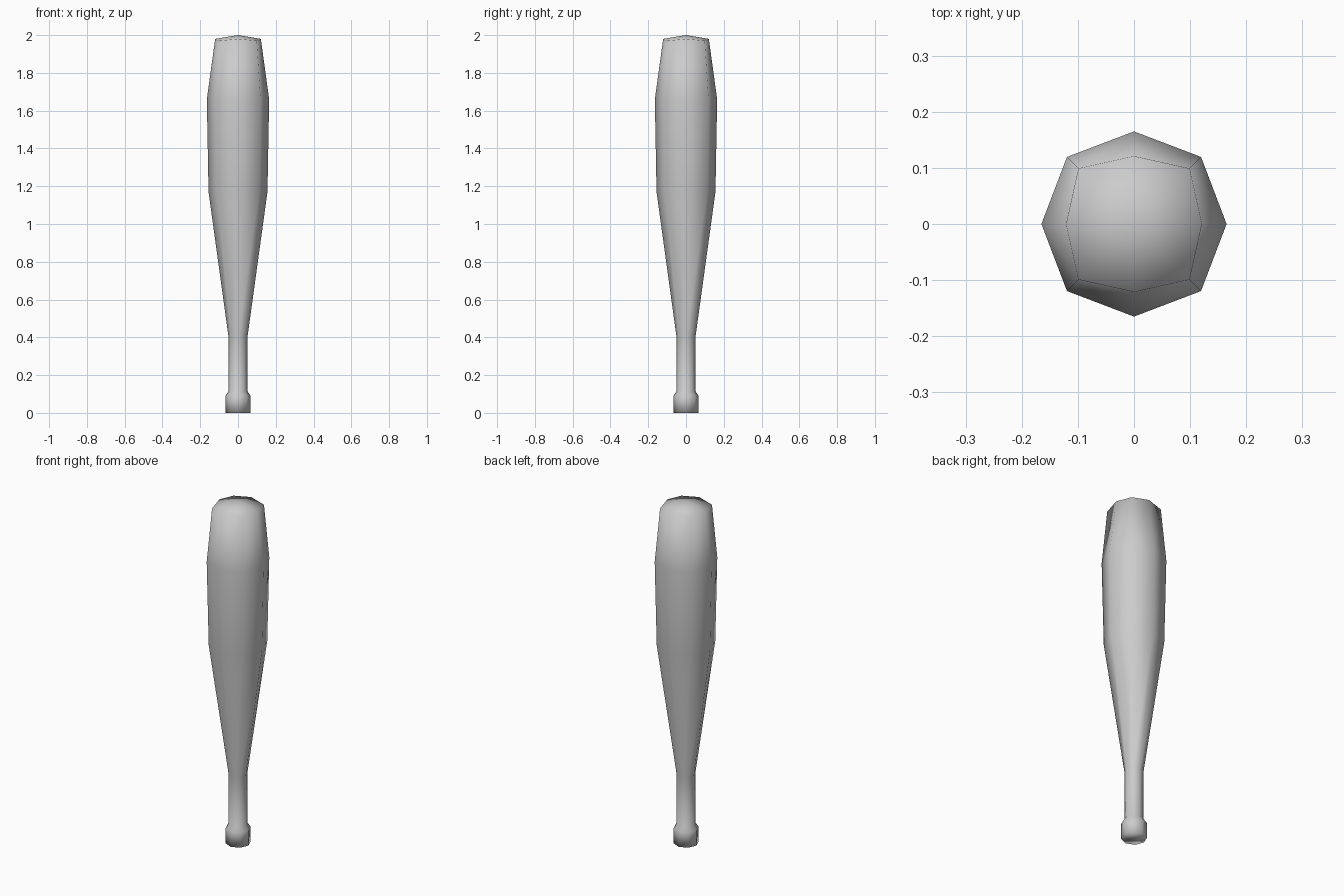
import bpy, bmesh
from math import cos, sin, pi

if "Cube" in bpy.data.objects:
    bpy.data.objects.remove(bpy.data.objects["Cube"])

SIDES = 8
# (axis radius, diagonal radius, axis height, diagonal height) from knob to tip
PROFILE = [
    (0.067, 0.067, 0.0, 0.0),
    (0.067, 0.067, 0.09, 0.09),
    (0.05, 0.05, 0.115, 0.115),
    (0.05, 0.05, 0.40, 0.40),
    (0.156, 0.158, 1.17, 1.17),
    (0.165, 0.169, 1.66, 1.66),
    (0.121, 0.140, 1.98, 1.97),
]

bm = bmesh.new()

# Octagonal rings along the bat
rings = []
for ra, rd, za, zd in PROFILE:
    ring = []
    for i in range(SIDES):
        a = 2 * pi * i / SIDES
        r, z = (rd, zd) if i % 2 else (ra, za)
        ring.append(bm.verts.new((r * cos(a), r * sin(a), z)))
    rings.append(ring)

# Side walls
for lo, hi in zip(rings, rings[1:]):
    for i in range(SIDES):
        j = (i + 1) % SIDES
        bm.faces.new((lo[i], lo[j], hi[j], hi[i]))

# Flat knob base and slightly domed tip
bm.faces.new(rings[0][::-1])
tip = bm.verts.new((0, 0, 2.0))
for i in range(SIDES):
    bm.faces.new((rings[-1][i], rings[-1][(i + 1) % SIDES], tip))

for f in bm.faces:
    f.smooth = True

mesh = bpy.data.meshes.new("bat")
bm.to_mesh(mesh)
bm.free()
bat = bpy.data.objects.new("bat", mesh)
bpy.context.collection.objects.link(bat)
